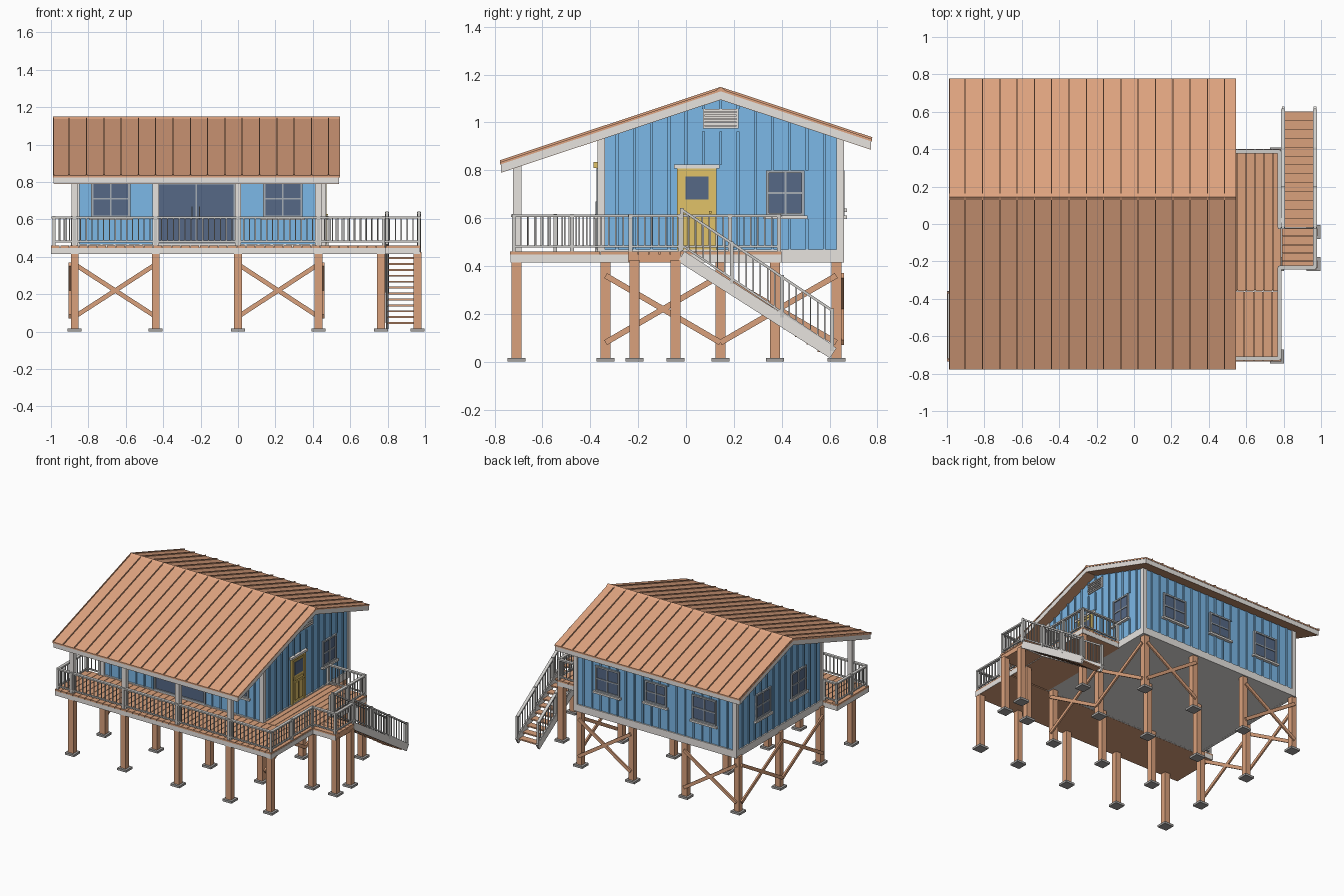
import bpy, bmesh, math
from mathutils import Matrix, Vector

if "Cube" in bpy.data.objects:
    bpy.data.objects.remove(bpy.data.objects["Cube"])


def mat(name, r, g, b):
    m = bpy.data.materials.new(name)
    m.diffuse_color = (r, g, b, 1)
    m.use_nodes = True
    m.node_tree.nodes["Principled BSDF"].inputs["Base Color"].default_value = m.diffuse_color
    return m


WOOD = mat("warm_wood", 0.70, 0.355, 0.20)
ROOF = mat("copper_roof", 0.74, 0.37, 0.215)
BLUE = mat("blue_siding", 0.215, 0.51, 0.85)
WHITE = mat("white_trim", 0.80, 0.77, 0.74)
RAIL = mat("light_grey_rail", 0.62, 0.61, 0.59)
GLASS = mat("dark_glass", 0.092, 0.14, 0.24)
FRAME = mat("grey_frame", 0.38, 0.42, 0.46)
YELLOW = mat("yellow_door", 0.75, 0.54, 0.14)
CONC = mat("concrete_grey", 0.38, 0.37, 0.36)


class Part:
    """Collects boxes into one mesh object."""
    def __init__(self, name, material):
        self.name, self.mat, self.bm = name, material, bmesh.new()

    def box(self, x0, x1, y0, y1, z0, z1):
        m = Matrix.Translation(((x0 + x1) / 2, (y0 + y1) / 2, (z0 + z1) / 2)) @ \
            Matrix.Diagonal((abs(x1 - x0), abs(y1 - y0), abs(z1 - z0), 1))
        bmesh.ops.create_cube(self.bm, size=1, matrix=m)

    def beam(self, p, q, w, h):
        p, q = Vector(p), Vector(q)
        d = (q - p).normalized()
        s = d.cross(Vector((0, 0, 1)))
        s = s.normalized() if s.length > 0.01 else Vector((1, 0, 0))
        r = Matrix((d, s, s.cross(d))).transposed().to_4x4()
        m = Matrix.Translation((p + q) / 2) @ r @ Matrix.Diagonal(((q - p).length, w, h, 1))
        bmesh.ops.create_cube(self.bm, size=1, matrix=m)

    def prism(self, pts, x0, x1):
        f = self.bm.faces.new([self.bm.verts.new((x0, y, z)) for y, z in pts])
        e = bmesh.ops.extrude_face_region(self.bm, geom=[f])["geom"]
        bmesh.ops.translate(self.bm, vec=(x1 - x0, 0, 0),
                            verts=[v for v in e if isinstance(v, bmesh.types.BMVert)])

    def done(self):
        bmesh.ops.recalc_face_normals(self.bm, faces=self.bm.faces)
        me = bpy.data.meshes.new(self.name)
        self.bm.to_mesh(me)
        self.bm.free()
        me.materials.append(self.mat)
        bpy.context.collection.objects.link(bpy.data.objects.new(self.name, me))


X0, X1, Y0, Y1 = -0.87, 0.46, -0.36, 0.65      # house walls
RY, RZ, SL = 0.145, 1.14, 0.332                # ridge position and slope
DECK = 0.46
roof_z = lambda y: RZ - SL * abs(y - RY)

# stilts, footings and cross braces
stilts, feet, braces = Part("stilts", WOOD), Part("footings", CONC), Part("cross_braces", WOOD)
cols, rows = (-0.873, -0.44, 0.0, 0.43), (-0.336, 0.144, 0.628)
spots = [(x, y) for x in cols for y in rows + (-0.708,)]
spots += [(0.765, -0.708), (0.765, -0.215), (0.765, 0.372), (0.96, -0.215), (0.96, -0.044)]
for x, y in spots:
    stilts.box(x - 0.021, x + 0.021, y - 0.021, y + 0.021, 0.01, 0.425)
    feet.box(x - 0.0375, x + 0.0375, y - 0.0375, y + 0.0375, 0, 0.016)
for za, zb in ((0.08, 0.36), (0.36, 0.08)):
    for x in (-0.899, 0.456):
        for a, b in zip(rows, rows[1:]):
            braces.beam((x, a, za), (x, b, zb), 0.012, 0.024)
    for a, b in ((cols[0], cols[1]), (cols[2], cols[3])):
        braces.beam((a, 0.654, za), (b, 0.654, zb), 0.012, 0.024)

# floor slab, skirt and walls
floor, skirt, walls = Part("floor_slab", WHITE), Part("floor_skirt", WHITE), Part("house_walls", BLUE)
floor.box(X0, X1, Y0, Y1, 0.4155, 0.46)
for y in (Y0, Y1):
    skirt.box(X0 - 0.01, X1 + 0.01, y - 0.01, y + 0.01, 0.415, 0.468)
for x in (X0, X1):
    skirt.box(x - 0.01, x + 0.01, Y0, Y1, 0.415, 0.468)
walls.prism([(Y0, 0.45), (Y1, 0.45), (Y1, roof_z(Y1) - 0.02), (RY, RZ - 0.02), (Y0, roof_z(Y0) - 0.02)], X0, X1)


def on_wall(part, side, u0, u1, z0, z1, d, d0=-0.004):
    """Box lying on one wall, standing out by d."""
    if side == "front": part.box(u0, u1, Y0 - d, Y0 - d0, z0, z1)
    if side == "back": part.box(u0, u1, Y1 + d0, Y1 + d, z0, z1)
    if side == "right": part.box(X1 + d0, X1 + d, u0, u1, z0, z1)
    if side == "left": part.box(X0 - d, X0 - d0, u0, u1, z0, z1)


# windows: side, u range, z range
wins = [("front", -0.785, -0.575, 0.61, 0.81), ("front", 0.135, 0.345, 0.61, 0.81),
        ("right", 0.335, 0.495, 0.61, 0.80), ("left", 0.25, 0.43, 0.61, 0.80), ("left", -0.17, 0.01, 0.61, 0.80),
        ("back", 0.09, 0.29, 0.61, 0.80), ("back", -0.30, -0.12, 0.64, 0.80), ("back", -0.71, -0.51, 0.61, 0.80)]
glass, frames, sills = Part("window_glass", GLASS), Part("window_frames", FRAME), Part("window_sills", WHITE)


def framed(side, a, b, c, d, w, cross):
    on_wall(glass, side, a, b, c, d, 0.005)
    for r in ((a, a + w, c, d), (b - w, b, c, d), (a, b, c, c + w), (a, b, d - w, d)):
        on_wall(frames, side, *r, 0.013)
    m, n = (a + b) / 2, (c + d) / 2
    on_wall(frames, side, m - 0.004, m + 0.004, c, d, 0.010)
    if cross:
        on_wall(frames, side, a, b, n - 0.004, n + 0.004, 0.010)


for s, a, b, c, d in wins:
    framed(s, a, b, c, d, 0.012, True)
    on_wall(sills, s, a - 0.012, b + 0.012, c - 0.014, c, 0.022)
slider = ("front", -0.435, -0.013, 0.468, 0.80)
framed(*slider, 0.012, False)
for u in (-0.245, -0.205):
    on_wall(frames, "front", u - 0.003, u + 0.003, 0.60, 0.67, 0.018)

# side door
door, dglass = Part("side_door", YELLOW), Part("door_glass", GLASS)
on_wall(door, "right", -0.022, 0.112, 0.465, 0.80, 0.008)
for r in ((-0.037, -0.02, 0.465, 0.808), (0.11, 0.127, 0.465, 0.808), (-0.037, 0.127, 0.793, 0.808),
          (-0.005, 0.095, 0.635, 0.655), (0.0, 0.04, 0.49, 0.62), (0.05, 0.09, 0.49, 0.62)):
    on_wall(door, "right", *r, 0.014)
on_wall(door, "right", 0.097, 0.106, 0.62, 0.63, 0.020)
on_wall(door, "right", -0.012, 0.102, 0.666, 0.784, 0.011)
on_wall(dglass, "right", -0.003, 0.093, 0.677, 0.773, 0.014, 0.006)
on_wall(sills, "right", -0.05, 0.14, 0.808, 0.824, 0.02)

# gable vents and porch lamp
vents, lamp = Part("gable_vents", WHITE), Part("porch_lamp", YELLOW)
for s in ("right", "left"):
    on_wall(vents, s, 0.07, 0.22, 0.975, 1.055, 0.008)
    for i in range(5):
        on_wall(vents, s, 0.078, 0.212, 0.982 + i * 0.0145, 0.99 + i * 0.0145, 0.016)
lamp.box(0.03, 0.05, Y0 - 0.026, Y0, 0.81, 0.835)

# battens, cut around the openings
battens = Part("wall_battens", BLUE)
openings = wins + [slider, ("right", -0.045, 0.135, 0.46, 0.825), ("right", 0.07, 0.22, 0.975, 1.055),
                   ("left", 0.07, 0.22, 0.975, 1.055)]
for s in ("front", "back", "right", "left"):
    lo, hi = (X0, X1) if s in ("front", "back") else (Y0, Y1)
    n = round((hi - lo) / 0.07)
    for i in range(1, n):
        u = lo + (hi - lo) * i / n
        top = roof_z({"front": Y0, "back": Y1}.get(s, u)) - 0.04
        z = 0.465
        for o in sorted([o for o in openings if o[0] == s and o[1] - 0.012 < u < o[2] + 0.012], key=lambda o: o[3]):
            if o[3] - 0.014 > z:
                on_wall(battens, s, u - 0.006, u + 0.006, z, o[3] - 0.014, 0.008)
            z = o[4]
        on_wall(battens, s, u - 0.006, u + 0.006, z, top, 0.008)

# corner boards
corners = Part("corner_boards", WHITE)
for x in (X0, X1):
    for y in (Y0, Y1):
        sx, sy = (1 if x > 0 else -1), (1 if y > 0 else -1)
        corners.box(x - sx * 0.022, x + sx * 0.01, y - sy * 0.022, y + sy * 0.01, 0.465, roof_z(y) - 0.03)

# roof: metal sheets, white-edged slab, wood soffit, seams and ridge cap
RX0, RX1, EF, EB = -0.99, 0.545, -0.777, 0.777
roof, seams = Part("roof_sheets", ROOF), Part("roof_seams", ROOF)
slab, soffit = Part("roof_edge_boards", WHITE), Part("roof_soffit", WOOD)


def chevron(part, upper, lower, inset):
    ys = (EF + inset, RY, EB - inset)
    part.prism([(y, roof_z(y) - upper) for y in ys] + [(y, roof_z(y) - lower) for y in reversed(ys)],
               RX0 + inset, RX1 - inset)


chevron(roof, 0, 0.010, 0)
chevron(slab, 0.010, 0.044, 0.004)
chevron(soffit, 0.044, 0.0455, 0.005)
for e in (EF, EB):
    for i in range(17):
        x = max(0.485 - 0.0925 * i, RX0 + 0.004)
        seams.beam((x, e, roof_z(e) + 0.003), (x, RY, RZ + 0.003), 0.005, 0.010)
seams.prism([(RY - 0.018, RZ - 0.004), (RY, RZ + 0.009), (RY + 0.018, RZ - 0.004)], RX0, RX1)

# decks: boards run front to back, landing boards run across
boards, rim = Part("deck_boards", WOOD), Part("deck_rim", WHITE)


def planks(x0, x1, y0, y1, n, across=False):
    for i in range(n):
        if across:
            t = (y1 - y0) / n
            boards.box(x0, x1, y0 + i * t, y0 + (i + 1) * t - 0.003, 0.448, DECK)
        else:
            t = (x1 - x0) / n
            boards.box(x0 + i * t, x0 + (i + 1) * t - 0.003, y0, y1, 0.448, DECK)
    boards.box(x0 + 0.003, x1 - 0.003, y0 + 0.003, y1 - 0.003, 0.414, 0.449)


planks(-1.0, 0.79, -0.735, Y0, 36)
planks(X1, 0.79, Y0 + 0.003, 0.40, 7)
planks(0.79, 0.977, -0.243, -0.02, 5, True)
for a, b, c, d in ((-0.999, 0.789, -0.734, -0.728), (-0.999, -0.993, -0.734, Y0), (-0.999, X0, -0.366, Y0 + 0.001),
                   (0.783, 0.789, -0.734, 0.399), (X1, 0.789, 0.393, 0.399),
                   (0.788, 0.974, -0.242, -0.236), (0.788, 0.974, -0.027, -0.021)):
    rim.box(a, b, c, d, 0.4145, 0.449)

# porch columns and header
porch = Part("porch_columns", WHITE)
for x in cols:
    porch.box(x - 0.017, x + 0.017, -0.722, -0.688, DECK, 0.82)
porch.box(-0.89, 0.447, -0.722, -0.688, 0.79, 0.83)

# stairs
treads, strings = Part("stair_treads", WOOD), Part("stair_stringers", WHITE)
for i in range(13):
    y, z = -0.02 + i * 0.0475, 0.43 - i * 0.0316
    treads.box(0.80, 0.965, y, y + 0.052, z - 0.010, z)
for x in (0.797, 0.968):
    strings.beam((x, -0.02, 0.44), (x, 0.615, 0.036), 0.014, 0.05)

# railings
rails = Part("railings", RAIL)


def railing(p, q, bays=1, h=0.15):
    p, q = Vector(p), Vector(q)
    up = lambda v, z: v + Vector((0, 0, z))
    rails.beam(up(p, h), up(q, h), 0.022, 0.011)
    rails.beam(up(p, 0.022), up(q, 0.022), 0.012, 0.009)
    n = max(1, round((q - p).xy.length / bays / 0.031)) * bays
    for i in range(n + 1):
        c = p.lerp(q, i / n)
        post = i % (n // bays) == 0
        w = 0.008 if post else 0.003
        rails.box(c.x - w, c.x + w, c.y - w, c.y + w, c.z + (0 if post else 0.02), c.z + h + (0.008 if post else 0))


Z = DECK
front = (-0.985,) + cols + (0.778,)
for a, b in zip(front, front[1:]):
    railing((a, -0.72, Z), (b, -0.72, Z), 1)
railing((-0.985, -0.72, Z), (-0.985, -0.372, Z), 2)
railing((-0.985, -0.372, Z), (-0.885, -0.372, Z))
railing((0.778, -0.72, Z), (0.778, -0.232, Z), 2)
railing((0.778, -0.02, Z), (0.778, 0.388, Z), 2)
railing((0.778, 0.388, Z), (0.475, 0.388, Z))
railing((0.778, -0.232, Z), (0.968, -0.232, Z))
railing((0.968, -0.232, Z), (0.968, -0.025, Z))
for x in (0.797, 0.968):
    railing((x, -0.018, 0.465), (x, 0.61, 0.045), 3, 0.17)

for p in (stilts, feet, braces, floor, skirt, walls, glass, frames, sills, door, dglass, vents, lamp, battens,
          corners, roof, seams, slab, soffit, boards, rim, porch, treads, strings, rails):
    p.done()
